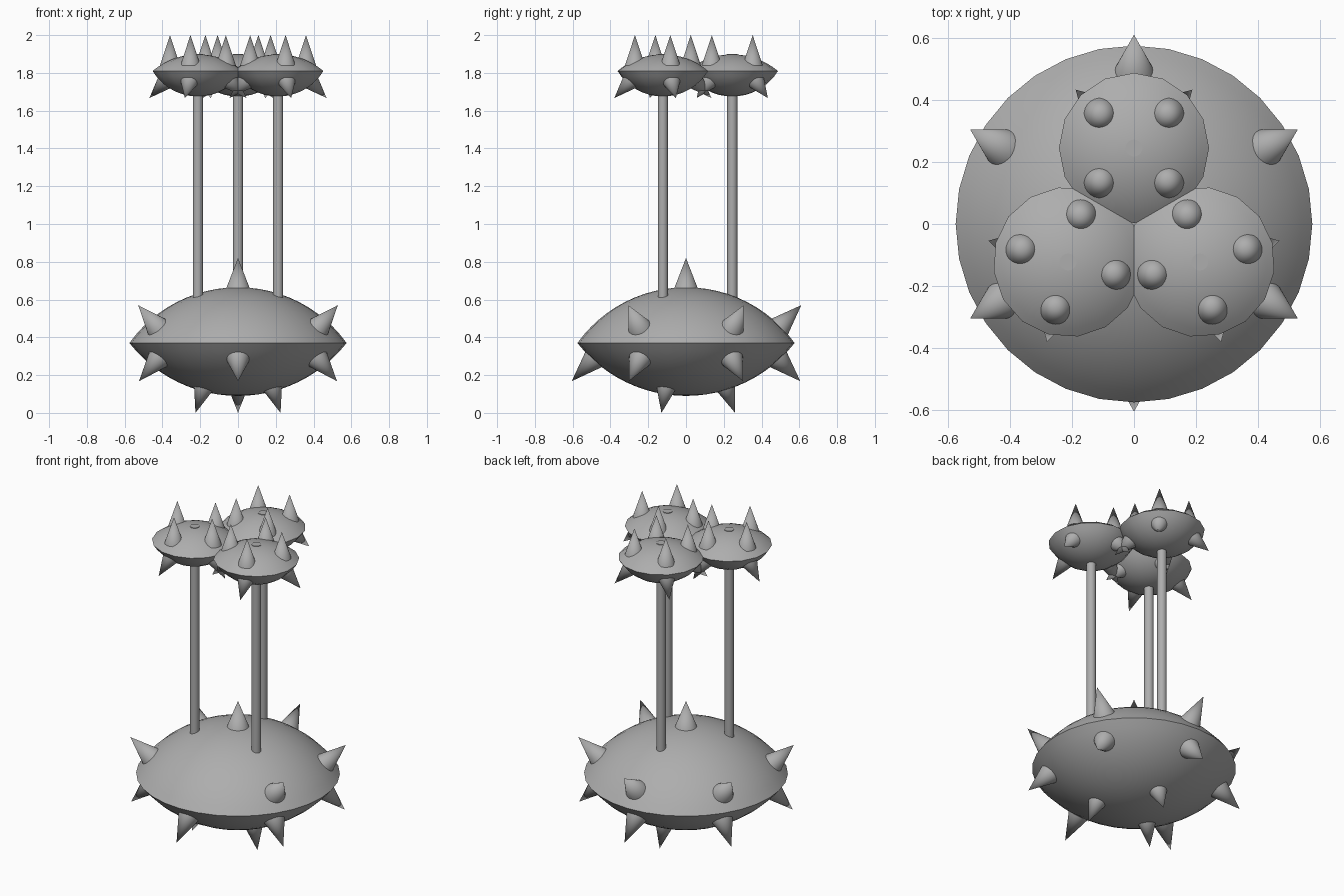
import bpy, math
from mathutils import Vector, Matrix

if "Cube" in bpy.data.objects:
    bpy.data.objects.remove(bpy.data.objects["Cube"])

grey = bpy.data.materials.new("plain_grey")
grey.diffuse_color = (0.42, 0.42, 0.42, 1)
grey.use_nodes = True
grey.node_tree.nodes["Principled BSDF"].inputs["Base Color"].default_value = grey.diffuse_color


def finish(ob, name, angle=60):
    ob.name = name
    ob.data.materials.append(grey)
    bpy.ops.object.select_all(action='DESELECT')
    ob.select_set(True)
    bpy.context.view_layer.objects.active = ob
    bpy.ops.object.shade_smooth_by_angle(angle=math.radians(angle))
    return ob


def arc(radius, sag, steps):
    """Points (r, height) of a shallow dome from its rim to its pole."""
    big = (radius ** 2 + sag ** 2) / (2 * sag)
    half = math.asin(radius / big)
    return [(big * math.sin(half * (1 - i / steps)),
             big * math.cos(half * (1 - i / steps)) - big + sag) for i in range(steps + 1)]


def lens(name, x, y, rim_z, radius, up, down, sides, steps, turn=0):
    """Two shallow domes joined at a narrow rim."""
    top = [(r, rim_z + h) for r, h in arc(radius, up, steps)]
    low = [(r, rim_z - h) for r, h in arc(radius, down, steps)]
    rings = low[::-1][1:] + top[1:-1]
    verts = [(0, 0, low[-1][1])]
    for r, z in rings:
        for k in range(sides):
            a = turn + 2 * math.pi * k / sides
            verts.append((r * math.cos(a), r * math.sin(a), z))
    verts.append((0, 0, top[-1][1]))
    last, faces = len(verts) - 1, []
    for k in range(sides):
        n = (k + 1) % sides
        faces.append((0, 1 + n, 1 + k))
        for j in range(len(rings) - 1):
            a, b = 1 + j * sides, 1 + (j + 1) * sides
            faces.append((a + k, a + n, b + n, b + k))
        b = 1 + (len(rings) - 1) * sides
        faces.append((b + k, b + n, last))
    me = bpy.data.meshes.new(name)
    me.from_pydata(verts, [], faces)
    ob = bpy.data.objects.new(name, me)
    ob.location = (x, y, 0)
    bpy.context.collection.objects.link(ob)
    return finish(ob, name)


def spike(name, tip, direction, radius, length):
    """Cone whose point sits at tip and which points along direction."""
    d = Vector(direction).normalized()
    bpy.ops.mesh.primitive_cone_add(vertices=32, radius1=radius, depth=length,
                                    location=Vector(tip) - d * length / 2,
                                    rotation=d.to_track_quat('Z', 'Y').to_euler())
    return finish(bpy.context.object, name)


def ring(name, cx, cy, tip_r, tip_z, angles, tilt, radius, length):
    """Spikes round a centre; tilt is the angle above the horizon."""
    t = math.radians(tilt)
    for deg in angles:
        c, s = math.cos(math.radians(deg)), math.sin(math.radians(deg))
        spike(name, (cx + tip_r * c, cy + tip_r * s, tip_z),
              (c * math.cos(t), s * math.cos(t), math.sin(t)), radius, length)


# Large body and its spikes
lens("body", 0, 0, 0.37, 0.575, 0.295, 0.28, 32, 12)
spike("body_top_spike", (0, 0, 0.82), (0, 0, 1), 0.066, 0.17)
ring("body_upper_spike", 0, 0, 0.61, 0.57, (30, 90, 150, 210, 330), 45, 0.064, 0.17)
ring("body_lower_spike", 0, 0, 0.605, 0.168, range(30, 390, 60), -45, 0.062, 0.17)
ring("body_bottom_spike", 0, 0, 0.26, 0.0, (90, 210, 330), -70, 0.055, 0.15)

# Three stalks, each with a spiked head
for turn in (0, 120, 240):
    a = math.radians(90 + turn)
    x, y = 0.245 * math.cos(a), 0.245 * math.sin(a)
    bpy.ops.mesh.primitive_cylinder_add(vertices=32, radius=0.027, depth=1.35,
                                        location=(x, y, 1.225))
    finish(bpy.context.object, "stalk")
    lens("head", x, y, 1.81, 0.242, 0.088, 0.135, 16, 8, math.radians(turn))
    corners = [turn + 45 + 90 * i for i in range(4)]
    ring("head_top_spike", x, y, 0.153, 2.0, corners, 90, 0.053, 0.16)
    ring("head_lower_spike", x, y, 0.266, 1.667, corners, -45, 0.053, 0.14)
